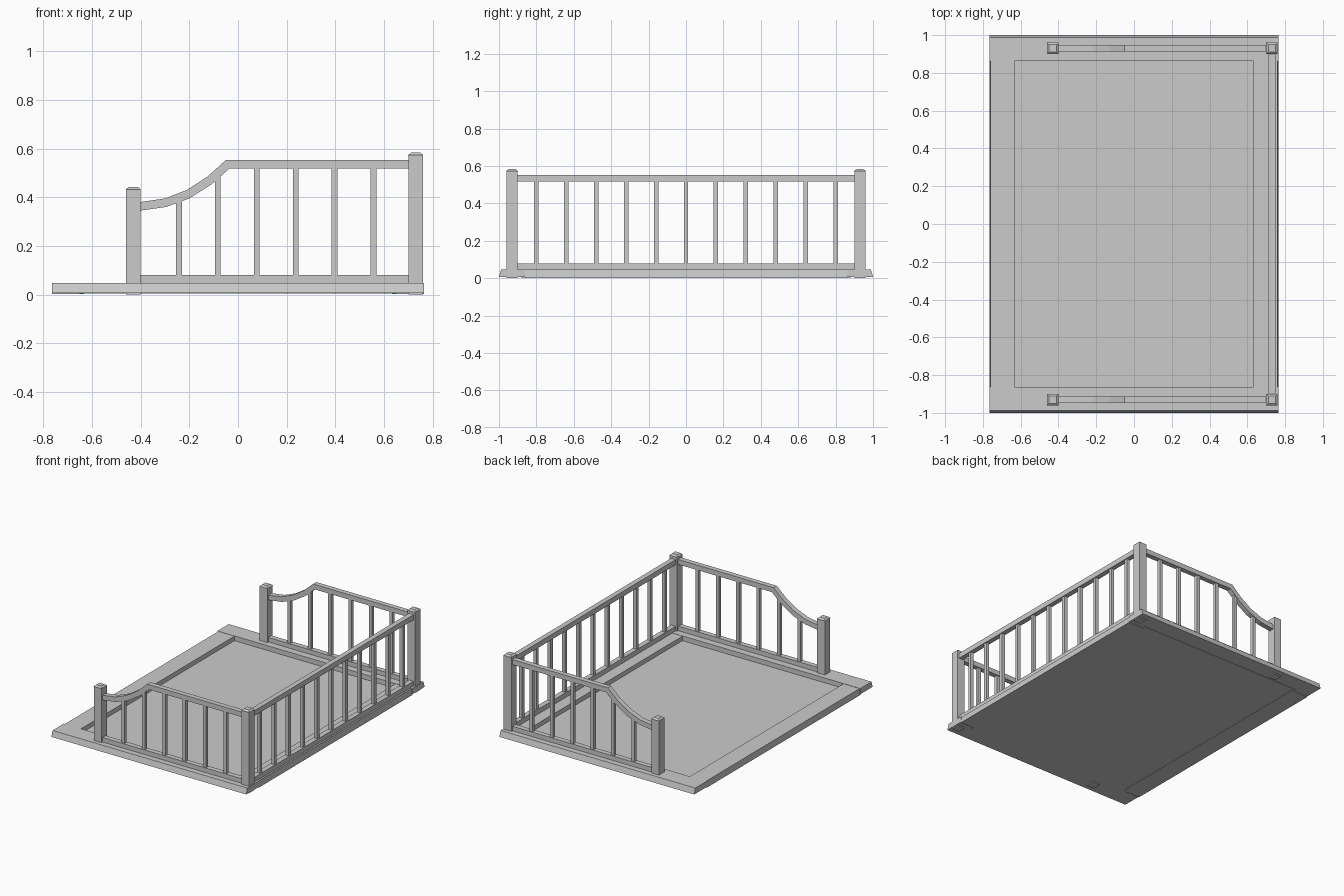
import bpy, bmesh

cube = bpy.data.objects.get("Cube")
if cube:
    bpy.data.objects.remove(cube, do_unlink=True)

GREY = (0.6, 0.6, 0.6, 1)
grey = bpy.data.materials.new("plain grey")
grey.use_nodes = True
grey.diffuse_color = GREY
grey.node_tree.nodes["Principled BSDF"].inputs["Base Color"].default_value = GREY


def finish(name, bm):
    bmesh.ops.recalc_face_normals(bm, faces=bm.faces)
    mesh = bpy.data.meshes.new(name)
    bm.to_mesh(mesh)
    bm.free()
    mesh.materials.append(grey)
    obj = bpy.data.objects.new(name, mesh)
    bpy.context.collection.objects.link(obj)
    return obj


def box(name, x, y, z):
    """Box from (min, max) pairs."""
    bm = bmesh.new()
    bmesh.ops.create_cube(bm, size=1)
    for v in bm.verts:
        v.co = [(r[0] + r[1]) / 2 + c * (r[1] - r[0]) for c, r in zip(v.co, (x, y, z))]
    return finish(name, bm)


def prism(name, outline, place):
    """Solid between the two ends of an outline; place(point, end) gives a position."""
    bm = bmesh.new()
    ends = [[bm.verts.new(place(p, e)) for p in outline] for e in (0, 1)]
    for ring in ends:
        bm.faces.new(ring)
    n = len(outline)
    for i in range(n):
        j = (i + 1) % n
        bm.faces.new((ends[0][i], ends[0][j], ends[1][j], ends[1][i]))
    return finish(name, bm)


def post(name, x, y, top):
    """Square post with a small chamfered cap, set through the base."""
    bm = bmesh.new()
    levels = ((0, 0.03), (top - 0.012, 0.03), (top - 0.01, 0.031), (top, 0.019))
    rings = [[bm.verts.new((x + sx * h, y + sy * h, z))
              for sx, sy in ((-1, -1), (1, -1), (1, 1), (-1, 1))] for z, h in levels]
    bm.faces.new(rings[0])
    bm.faces.new(rings[-1])
    for a, b in zip(rings, rings[1:]):
        for i in range(4):
            j = (i + 1) % 4
            bm.faces.new((a[i], a[j], b[j], b[i]))
    finish(name, bm)


W, L = 0.765, 1.0        # half width and half length of the base
IN_X, IN_Y = 0.632, 0.862  # half size of the recess
DECK, RAIL = 0.048, 0.08
ROW_Y, ROW_X = 0.93, 0.73  # railing lines

# Base: sunken floor panel and a frame of boards with sloping outer faces
box("floor_panel", (-IN_X - 0.02, IN_X + 0.02), (-IN_Y - 0.02, IN_Y + 0.02), (0.004, 0.014))
for s, end, side in ((-1, "front", "right"), (1, "back", "left")):
    board = ((IN_Y, 0.007), (L, 0.007), (L - 0.012, DECK), (IN_Y, DECK))
    prism(end + "_board", board, lambda p, e: ((2 * e - 1) * W, s * p[0], p[1]))
    board = ((IN_X, 0.002), (W, 0.002), (W - 0.006, DECK - 0.002), (IN_X, DECK - 0.002))
    prism(side + "_board", board, lambda p, e: (s * p[0], (2 * e - 1) * IN_Y, p[1]))

# Swooping top rail: upper and lower edges
upper = [(-0.41, 0.379), (-0.3, 0.395), (-0.21, 0.43), (-0.125, 0.485), (-0.05, 0.553), (0.71, 0.553)]
lower = [(-0.41, 0.344), (-0.295, 0.36), (-0.2, 0.395), (-0.11, 0.452), (-0.035, 0.518), (0.71, 0.518)]


def under_rail(x):
    """Height of the middle of the top rail at x."""
    mid = [((a[0] + b[0]) / 2, (a[1] + b[1]) / 2) for a, b in zip(upper, lower)]
    for (x0, z0), (x1, z1) in zip(mid, mid[1:]):
        if x0 <= x <= x1:
            return z0 + (z1 - z0) * (x - x0) / (x1 - x0)


# Front and back railings
B, R = 0.012, 0.018  # half thickness of balusters and rails
for s, end in ((-1, "front"), (1, "back")):
    y = s * ROW_Y
    post(end + "_short_post", -0.43, y, 0.442)
    post(end + "_tall_post", ROW_X, y, 0.583)
    prism(end + "_top_rail", upper + lower[::-1],
          lambda p, e: (p[0], y + (2 * e - 1) * R, p[1]))
    box(end + "_bottom_rail", (-0.41, 0.71), (y - R, y + R), (DECK - 0.003, RAIL))
    for i in range(6):
        x = -0.243 + 0.16 * i
        box(f"{end}_baluster_{i + 1}", (x - B, x + B), (y - B, y + B), (RAIL - 0.01, under_rail(x)))

# Long railing on the left side
for name, z in (("left_top_rail", (0.516, 0.553)), ("left_bottom_rail", (DECK - 0.005, RAIL))):
    box(name, (ROW_X - R, ROW_X + R), (-ROW_Y + 0.02, ROW_Y - 0.02), z)
for i in range(11):
    y = 0.16 * (i - 5)
    box(f"left_baluster_{i + 1}", (ROW_X - B, ROW_X + B), (y - B, y + B), (RAIL - 0.01, 0.53))
